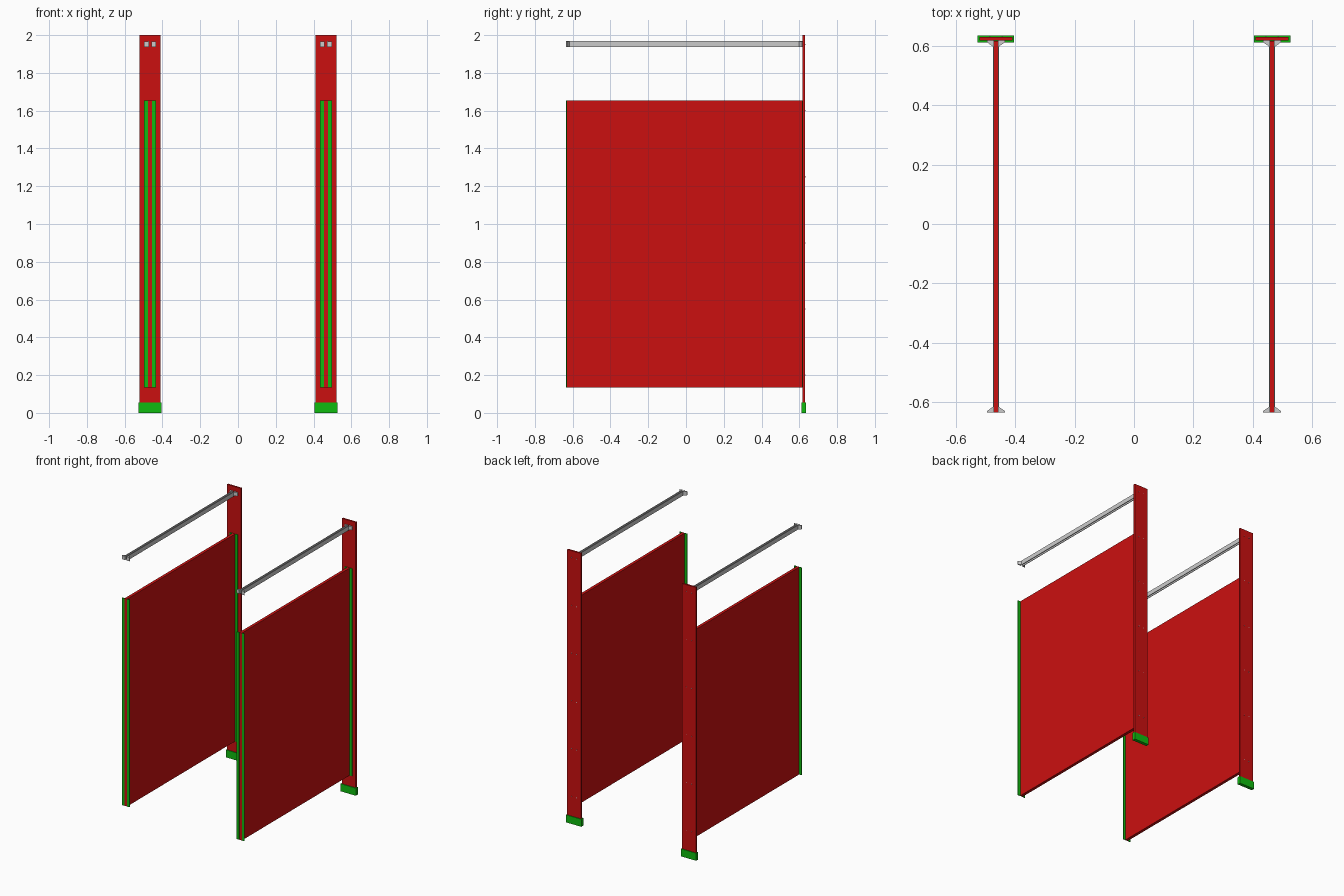
import bpy, bmesh, math

if "Cube" in bpy.data.objects:
    bpy.data.objects.remove(bpy.data.objects["Cube"])


def material(name, color):
    m = bpy.data.materials.new(name)
    m.diffuse_color = color
    m.use_nodes = True
    m.node_tree.nodes["Principled BSDF"].inputs["Base Color"].default_value = m.diffuse_color
    return m


RED = material("red_laminate", (0.60, 0.005, 0.005, 1))
GREEN = material("green_trim", (0.005, 0.50, 0.005, 1))


def finish(name, bm, mat=None):
    bmesh.ops.recalc_face_normals(bm, faces=bm.faces)
    mesh = bpy.data.meshes.new(name)
    bm.to_mesh(mesh)
    bm.free()
    ob = bpy.data.objects.new(name, mesh)
    bpy.context.collection.objects.link(ob)
    if mat:
        mesh.materials.append(mat)
    return ob


def prism(name, profile, z0, z1, mat=None):
    """Extrude an (x, y) profile from z0 to z1."""
    bm = bmesh.new()
    face = bm.faces.new([bm.verts.new((x, y, z0)) for x, y in profile])
    new = bmesh.ops.extrude_face_region(bm, geom=[face])["geom"]
    verts = [v for v in new if isinstance(v, bmesh.types.BMVert)]
    bmesh.ops.translate(bm, verts=verts, vec=(0, 0, z1 - z0))
    return finish(name, bm, mat)


def box(name, x0, x1, y0, y1, z0, z1, mat=None):
    return prism(name, [(x0, y0), (x1, y0), (x1, y1), (x0, y1)], z0, z1, mat)


def screw(name, x, y, z):
    bm = bmesh.new()
    bmesh.ops.create_cone(bm, cap_ends=True, segments=8, radius1=0.003,
                          radius2=0.003, depth=0.004)
    ob = finish(name, bm)
    ob.location = (x, y, z)
    ob.rotation_euler.x = math.pi / 2


T = 0.0105      # half thickness of panel and rail
WING = 0.031    # half width of brackets

for label, cx in (("left", -0.4655), ("right", 0.4655)):
    # upright post and its floor shoe
    box(f"{label}_post", cx - 0.056, cx + 0.056, 0.618, 0.631, 0.04, 2.0, RED)
    box(f"{label}_shoe", cx - 0.0615, cx + 0.0615, 0.612, 0.636, 0, 0.055, GREEN)

    # divider panel
    box(f"{label}_panel", cx - T, cx + T, -0.635, 0.617, 0.135, 1.655, RED)

    for s, side in ((-1, "outer"), (1, "inner")):
        # full-height panel brackets at both ends
        for end, y0, y1 in (("front", -0.636, -0.631), ("back", 0.613, 0.618)):
            x0, x1 = sorted((cx + s * T, cx + s * WING))
            box(f"{label}_{end}_{side}_panel_bracket", x0, x1, y0, y1,
                0.135, 1.655, GREEN)

        # side wall of the open head rail
        x0, x1 = sorted((cx + s * (T - 0.004), cx + s * T))
        box(f"{label}_{side}_head_rail", x0, x1, -0.635, 0.618, 1.936, 1.968)

        # tapered rail brackets at both ends
        for end, y, d in (("front", -0.636, 1), ("back", 0.618, -1)):
            prism(f"{label}_{end}_{side}_rail_bracket",
                  [(cx + s * T, y), (cx + s * WING, y),
                   (cx + s * WING, y + d * 0.005), (cx + s * T, y + d * 0.019)],
                  1.938, 1.965)

        # screws through the back of the post
        for i, z in enumerate((0.2, 0.55, 0.9, 1.25, 1.6, 1.95)):
            screw(f"{label}_{side}_screw_{i}", cx + s * 0.021, 0.631, z)
